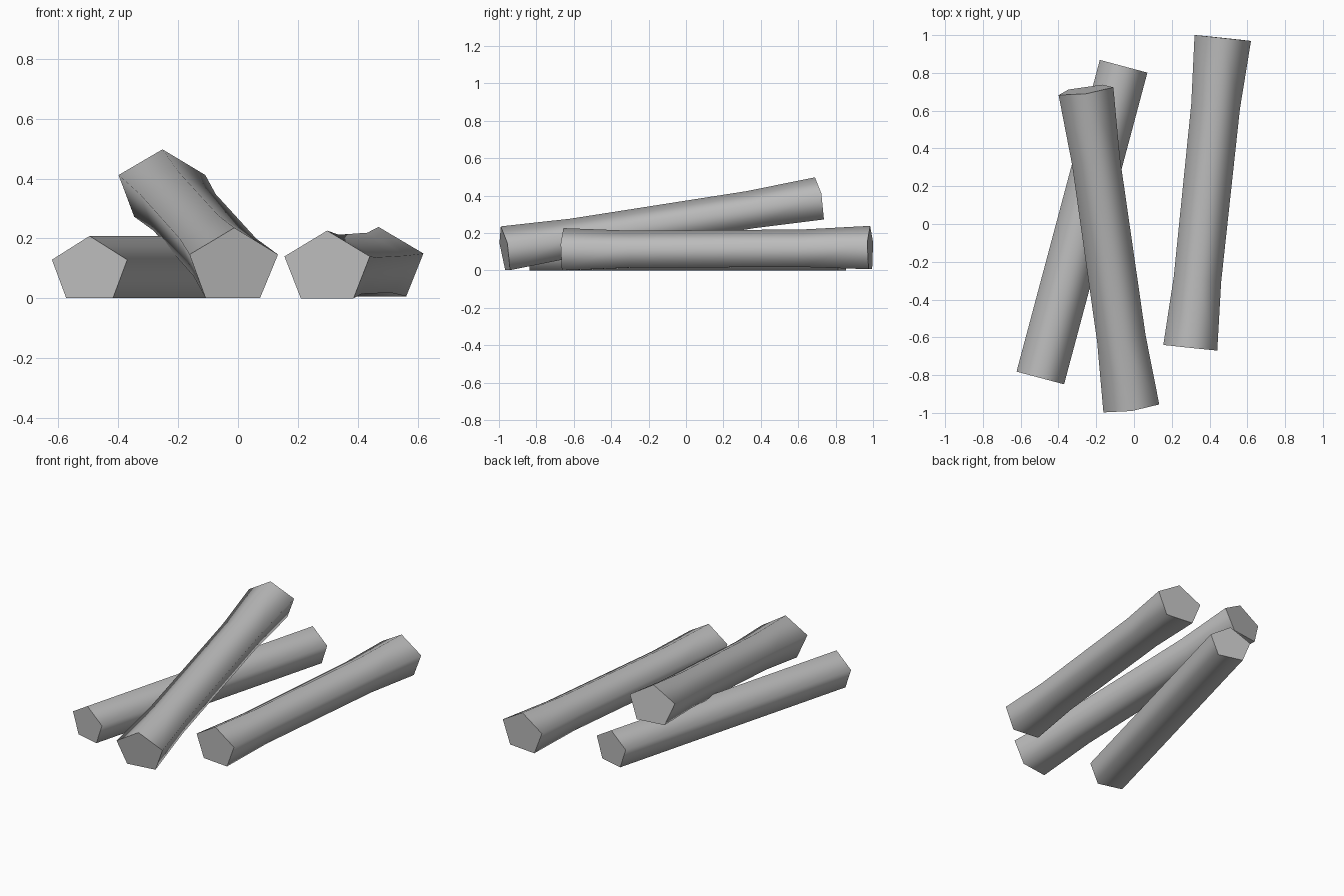
import bpy
import bmesh
from math import cos, sin, radians
from mathutils import Vector

cube = bpy.data.objects.get("Cube")
if cube:
    bpy.data.objects.remove(cube, do_unlink=True)

# One plain grey for all logs
grey = bpy.data.materials.new("log grey")
grey.use_nodes = True
colour = (0.5, 0.5, 0.5, 1)
grey.diffuse_color = colour
grey.node_tree.nodes["Principled BSDF"].inputs["Base Color"].default_value = colour

SIDES = 5


def make_log(name, front, back, front_size, back_size, waist=None):
    """Five-sided log; sizes are (half width, half height), waist narrows the middle."""
    front, back = Vector(front), Vector(back)
    size_a, size_b = Vector(front_size), Vector(back_size)
    axis = (back - front).normalized()
    side = axis.cross(Vector((0, 0, 1))).normalized()
    up = side.cross(axis)

    stations = [(0, 1), (1, 1)]
    if waist:
        stations[1:1] = [(0.22, waist), (0.78, waist)]

    bm = bmesh.new()
    rings = []
    for t, scale in stations:
        centre = front.lerp(back, t)
        rx, rz = size_a.lerp(size_b, t) * scale
        angles = [radians(90 + 360 * i / SIDES) for i in range(SIDES)]
        rings.append([bm.verts.new(centre + side * rx * cos(a) + up * rz * sin(a))
                      for a in angles])

    # Smooth bark
    for r0, r1 in zip(rings, rings[1:]):
        for i in range(SIDES):
            j = (i + 1) % SIDES
            bm.faces.new((r0[i], r0[j], r1[j], r1[i])).smooth = True
    # Flat sawn ends
    bm.faces.new(rings[0])
    bm.faces.new(rings[-1])
    bmesh.ops.recalc_face_normals(bm, faces=bm.faces)
    for face in bm.faces:
        if len(face.verts) == SIDES:
            for edge in face.edges:
                edge.smooth = False

    mesh = bpy.data.meshes.new(name)
    bm.to_mesh(mesh)
    bm.free()
    mesh.materials.append(grey)
    obj = bpy.data.objects.new(name, mesh)
    bpy.context.collection.objects.link(obj)
    return obj


# Straight log on the ground
make_log("straight_log", (-0.496, -0.815, 0.093), (-0.055, 0.835, 0.093),
         (0.137, 0.115), (0.137, 0.115))
# Waisted log lying apart
make_log("separate_log", (0.298, -0.655, 0.101), (0.47, 0.985, 0.11),
         (0.151, 0.125), (0.158, 0.128), waist=0.87)
# Waisted log leaning over the straight one
make_log("leaning_log", (-0.015, -0.97, 0.106), (-0.255, 0.709, 0.373),
         (0.157, 0.131), (0.154, 0.126), waist=0.87)
